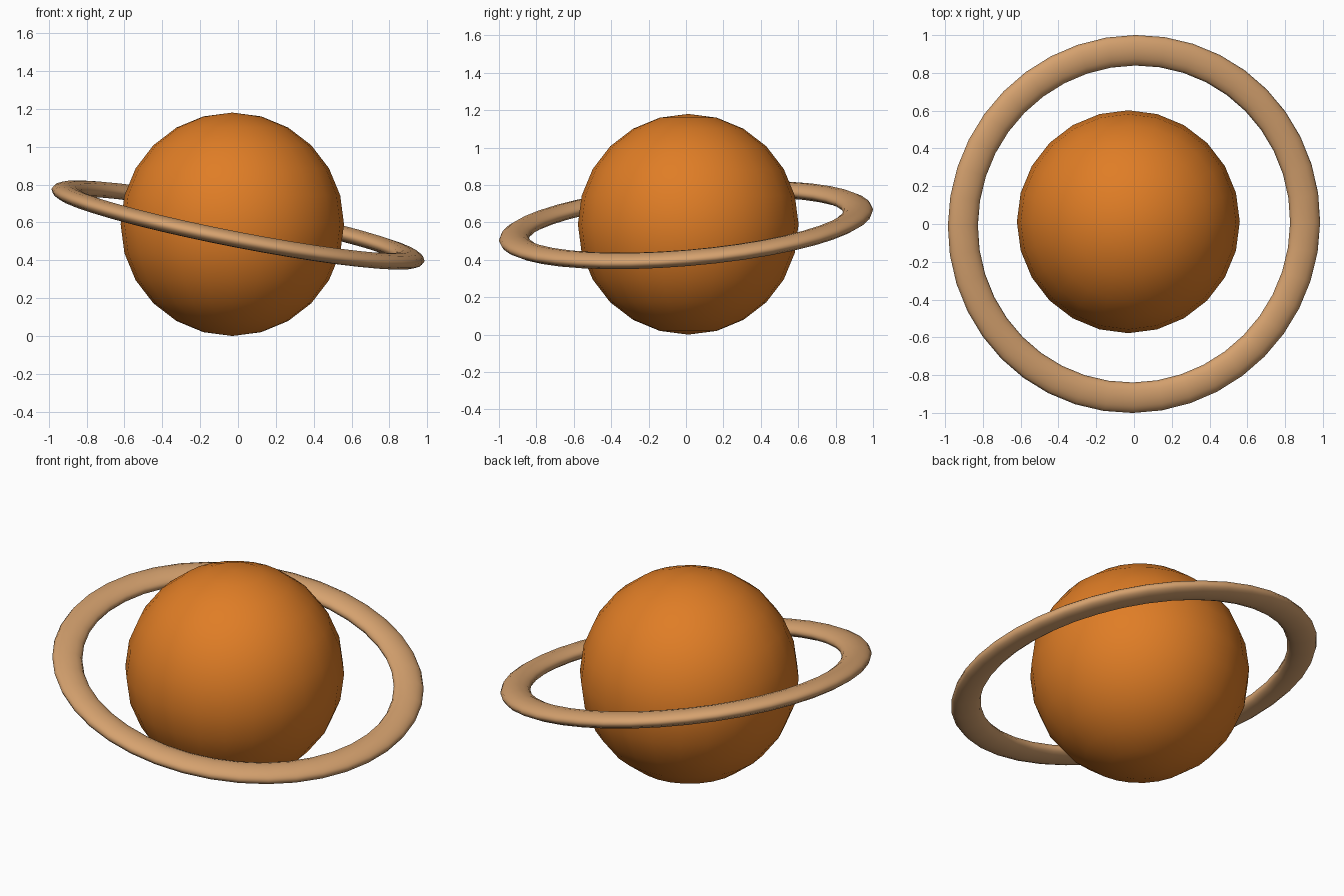
import bpy
import math
from mathutils import Vector

if "Cube" in bpy.data.objects:
    bpy.data.objects.remove(bpy.data.objects["Cube"])


def material(name, rgb):
    m = bpy.data.materials.new(name)
    m.diffuse_color = (*rgb, 1.0)
    m.use_nodes = True
    m.node_tree.nodes["Principled BSDF"].inputs["Base Color"].default_value = m.diffuse_color
    return m


def finish(obj, name, mat):
    obj.name = name
    obj.data.materials.append(mat)
    bpy.ops.object.shade_smooth_by_angle(angle=math.radians(40))


orange = material("orange", (0.74, 0.205, 0.019))
tan = material("tan", (0.67, 0.36, 0.158))

# Planet globe, slightly off-centre inside the ring
bpy.ops.mesh.primitive_uv_sphere_add(segments=24, ring_count=12, radius=0.59,
                                     location=(-0.03, 0.012, 0.59))
finish(bpy.context.object, "planet_globe", orange)

# Flattened, tilted ring
MAJOR, HALF_WIDTH, HALF_THICK = 0.923, 0.081, 0.042
bpy.ops.mesh.primitive_torus_add(major_segments=40, minor_segments=12,
                                 major_radius=MAJOR, minor_radius=HALF_WIDTH,
                                 location=(0, 0, 0.586))
ring = bpy.context.object
ring.scale.z = HALF_THICK / HALF_WIDTH
ring.rotation_mode = 'QUATERNION'
ring.rotation_quaternion = Vector((0, 0, 1)).rotation_difference(Vector((0.195, -0.085, 1)))
finish(ring, "planet_ring", tan)
